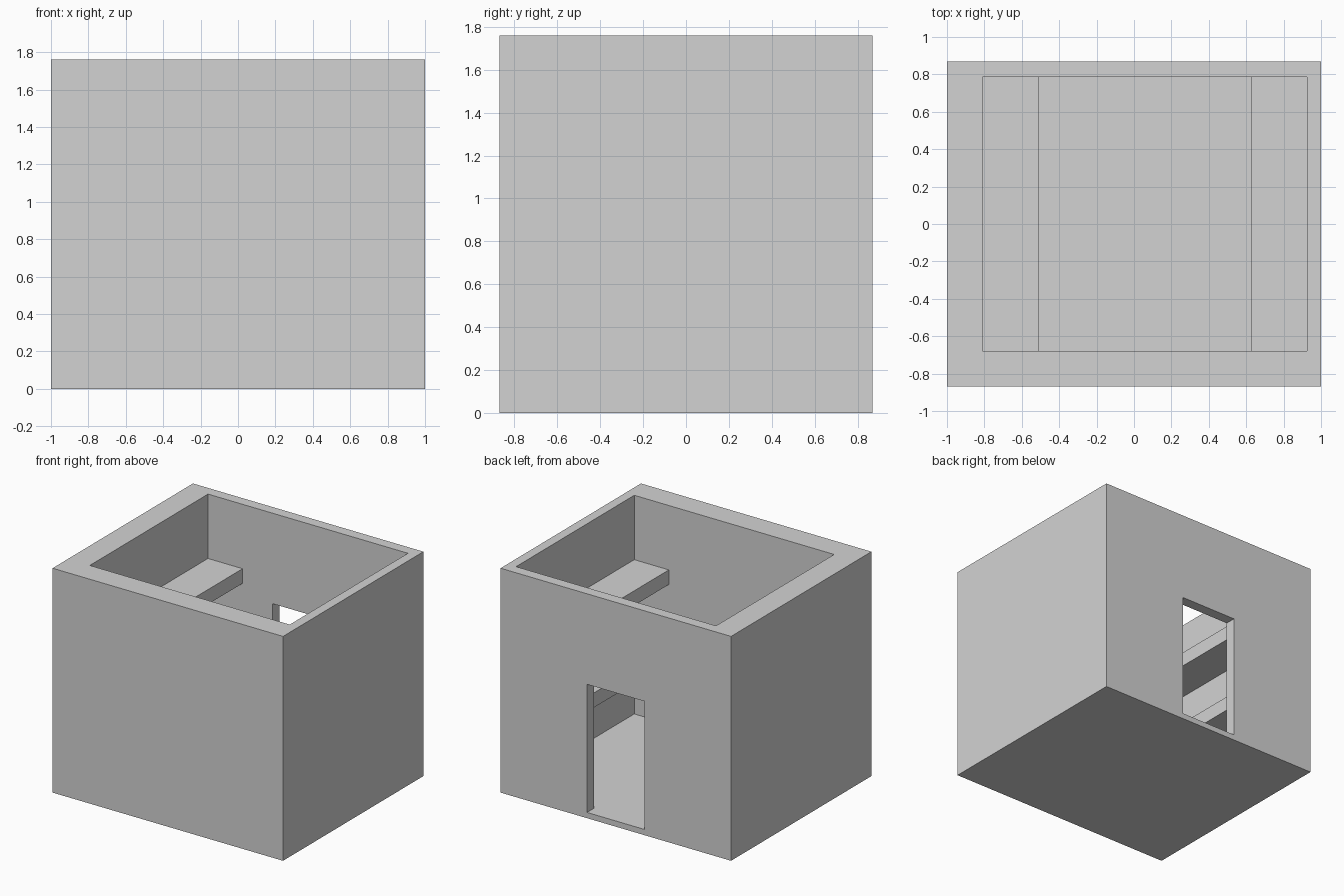
import bpy
import bmesh
from mathutils import Vector

cube = bpy.data.objects.get("Cube")
if cube:
    bpy.data.objects.remove(cube, do_unlink=True)

stone = bpy.data.materials.new("pale_grey")
stone.use_nodes = True
stone.diffuse_color = (0.65, 0.65, 0.65, 1)
stone.node_tree.nodes["Principled BSDF"].inputs["Base Color"].default_value = (0.65, 0.65, 0.65, 1)


def box(name, low, high):
    """Box between two opposite corners."""
    low, high = Vector(low), Vector(high)
    bm = bmesh.new()
    bmesh.ops.create_cube(bm, size=1)
    bmesh.ops.scale(bm, vec=high - low, verts=bm.verts)
    bmesh.ops.translate(bm, vec=(low + high) / 2, verts=bm.verts)
    mesh = bpy.data.meshes.new(name)
    bm.to_mesh(mesh)
    bm.free()
    mesh.materials.append(stone)
    obj = bpy.data.objects.new(name, mesh)
    bpy.context.collection.objects.link(obj)
    return obj


def cut(target, cutter):
    """Subtract a hidden cutter from the target."""
    mod = target.modifiers.new(cutter.name, "BOOLEAN")
    mod.operation = "DIFFERENCE"
    mod.solver = "EXACT"
    mod.object = cutter
    cutter.hide_render = True
    cutter.hide_set(True)


# Outer size and inner room limits
W, D, H = 1.0, 0.87, 1.76
LEFT, RIGHT, FRONT, BACK, FLOOR = 0.925, -0.81, -0.68, 0.785, 0.045

# Open-topped shell with a doorway in the back wall
shell = box("room_shell", (-W, -D, 0), (W, D, H))
cut(shell, box("room_cutter", (RIGHT, FRONT, FLOOR), (LEFT, BACK, H + 0.2)))
cut(shell, box("doorway_cutter", (-0.25, BACK - 0.1, FLOOR), (0.25, D + 0.1, 1.05)))

# Two tiers of wall shelves along each side
SHELF_DEPTH, SHELF_THICK = 0.3, 0.115
for tier, z in (("lower", 0.53), ("upper", 1.14)):
    for side, x in (("right", RIGHT), ("left", LEFT - SHELF_DEPTH)):
        box(f"{tier}_{side}_shelf", (x, FRONT, z),
            (x + SHELF_DEPTH, BACK, z + SHELF_THICK))
